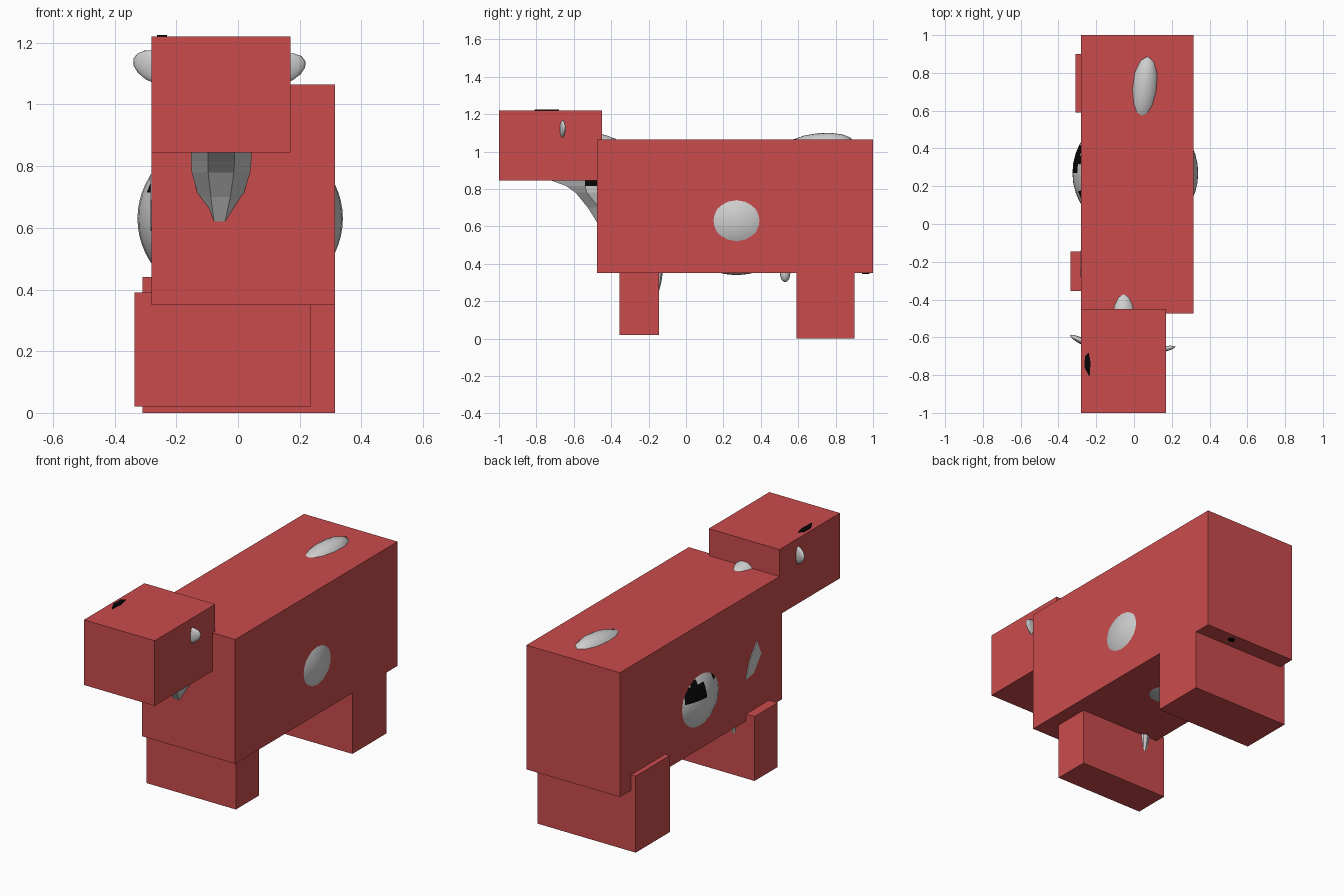
import bpy, bmesh, math
from mathutils import Matrix, Vector

if "Cube" in bpy.data.objects:
    bpy.data.objects.remove(bpy.data.objects["Cube"])


def colour(name, rgb):
    m = bpy.data.materials.new(name)
    m.diffuse_color = (*rgb, 1)
    m.use_nodes = True
    m.node_tree.nodes["Principled BSDF"].inputs["Base Color"].default_value = m.diffuse_color
    return m


RED = colour("red", (0.59, 0.071, 0.073))
PALE = colour("pale grey", (0.62, 0.62, 0.62))
BLACK = colour("black", (0.002, 0.002, 0.002))


def finish(name, bm, mats, smooth=False):
    bmesh.ops.recalc_face_normals(bm, faces=bm.faces)
    me = bpy.data.meshes.new(name)
    bm.to_mesh(me)
    bm.free()
    for m in mats:
        me.materials.append(m)
    if smooth:
        for p in me.polygons:
            p.use_smooth = True
    ob = bpy.data.objects.new(name, me)
    bpy.context.collection.objects.link(ob)
    return ob


def box(name, lo, hi, mat=RED):
    lo, hi = Vector(lo), Vector(hi)
    bm = bmesh.new()
    bmesh.ops.create_cube(bm, size=1, matrix=Matrix.Translation((lo + hi) / 2)
                          @ Matrix.Diagonal((*(hi - lo), 1)))
    return finish(name, bm, [mat])


def blob(name, centre, radii, rot=(0, 0, 0), segs=12, rings=8, mats=(PALE,), rule=None):
    bm = bmesh.new()
    r = Matrix.Rotation(rot[2], 4, 'Z') @ Matrix.Rotation(rot[1], 4, 'Y') @ Matrix.Rotation(rot[0], 4, 'X')
    bmesh.ops.create_uvsphere(bm, u_segments=segs, v_segments=rings, radius=1,
                              matrix=Matrix.Translation(centre) @ r @ Matrix.Diagonal((*radii, 1)))
    if rule:
        for f in bm.faces:
            f.material_index = int(rule(f.calc_center_median()))
    return finish(name, bm, mats, True)


def loft(name, rings, mats, rule=None):
    bm = bmesh.new()
    vs = [[bm.verts.new(p) for p in ring] for ring in rings]
    n = len(vs[0])
    for a, b in zip(vs, vs[1:]):
        for i in range(n):
            bm.faces.new((a[i], a[(i + 1) % n], b[(i + 1) % n], b[i]))
    bm.faces.new(vs[0])
    bm.faces.new(vs[-1])
    if rule:
        for f in bm.faces:
            f.material_index = int(rule(f.calc_center_median()))
    return finish(name, bm, mats)


def plate(name, points, normal, thick, mat):
    bm = bmesh.new()
    f = bm.faces.new([bm.verts.new(p) for p in points])
    g = bmesh.ops.extrude_face_region(bm, geom=[f])
    bmesh.ops.translate(bm, vec=Vector(normal) * thick,
                        verts=[v for v in g["geom"] if isinstance(v, bmesh.types.BMVert)])
    return finish(name, bm, [mat])


# Blocks enclosing body, head and leg pairs
box("body_block", (-0.28, -0.475, 0.35), (0.315, 1.0, 1.065))
box("head_block", (-0.28, -1.0, 0.845), (0.17, -0.45, 1.22))
box("front_leg_block", (-0.335, -0.355, 0.02), (0.235, -0.145, 0.39))
box("back_leg_block", (-0.31, 0.59, 0.0), (0.315, 0.90, 0.44))

# Belly bulging through both flanks, with dark patches on the left
def belly_patch(c):
    big = ((c.y - 0.34) / 0.085) ** 2 + ((c.z - 0.70) / 0.055) ** 2 < 1
    small = ((c.y - 0.13) / 0.04) ** 2 + ((c.z - 0.745) / 0.03) ** 2 < 1
    return c.x < 0 and (big or small)


blob("belly", (0.007, 0.27, 0.63), (0.333, 0.33, 0.29), segs=40, rings=32,
     mats=(PALE, BLACK), rule=belly_patch)

# Rump ridge and neck ridge above the back
blob("rump", (0.055, 0.71, 1.03), (0.075, 0.19, 0.068), rot=(0.1, 0, -0.1))
blob("neck_ridge", (-0.055, -0.50, 1.03), (0.07, 0.17, 0.07), rot=(-0.1, 0, 0))

# Throat: tapered sections between head and chest
rings = []
for z, x0, x1, y in ((0.62, -0.10, -0.02, -0.475), (0.70, -0.128, 0.015, -0.525),
                     (0.78, -0.15, 0.04, -0.59), (0.815, -0.152, 0.043, -0.64),
                     (0.86, -0.152, 0.043, -0.76)):
    w = x1 - x0
    side = max(y + 0.06, -0.54)
    rings.append([(x0, -0.42, z), (x0, side, z), (x0 + 0.28 * w, y, z),
                  (x1 - 0.28 * w, y, z), (x1, side, z), (x1, -0.42, z)])
loft("throat", rings, [PALE, BLACK], lambda c: c.x > 0.03 and c.z > 0.8)

# Ears
blob("left_ear", (-0.255, -0.63, 1.118), (0.098, 0.018, 0.053), rot=(0, 0.3, -0.45), segs=16)
blob("right_ear", (0.13, -0.668, 1.112), (0.095, 0.016, 0.05), rot=(0, -0.3, 0.2), segs=16)

# Teat and the back of a front leg
blob("teat", (0.0, 0.53, 0.35), (0.028, 0.028, 0.048), segs=8)
loft("front_leg", [[(-0.20 + r * math.cos(a), -0.155 + r * math.sin(a), z)
                    for a in [i * math.pi / 4 for i in range(8)]]
                   for z, r in ((0.25, 0.01), (0.30, 0.023), (0.36, 0.032))], [PALE])

# Thin patches on the blocks
plate("shoulder_patch", [(-0.28, -0.24, 0.775), (-0.28, -0.28, 0.69),
                         (-0.28, -0.21, 0.60), (-0.28, -0.14, 0.59),
                         (-0.28, -0.17, 0.68)], (-1, 0, 0), 0.004, PALE)
plate("head_patch", [(-0.235, -0.81, 1.22), (-0.23, -0.73, 1.22), (-0.24, -0.68, 1.22),
                     (-0.26, -0.70, 1.22), (-0.262, -0.76, 1.22)], (0, 0, 1), 0.006, BLACK)
plate("tail_tip", [(0.09, 0.95, 0.35), (0.12, 0.94, 0.35), (0.14, 0.96, 0.35),
                   (0.11, 0.98, 0.35)], (0, 0, -1), 0.006, BLACK)
